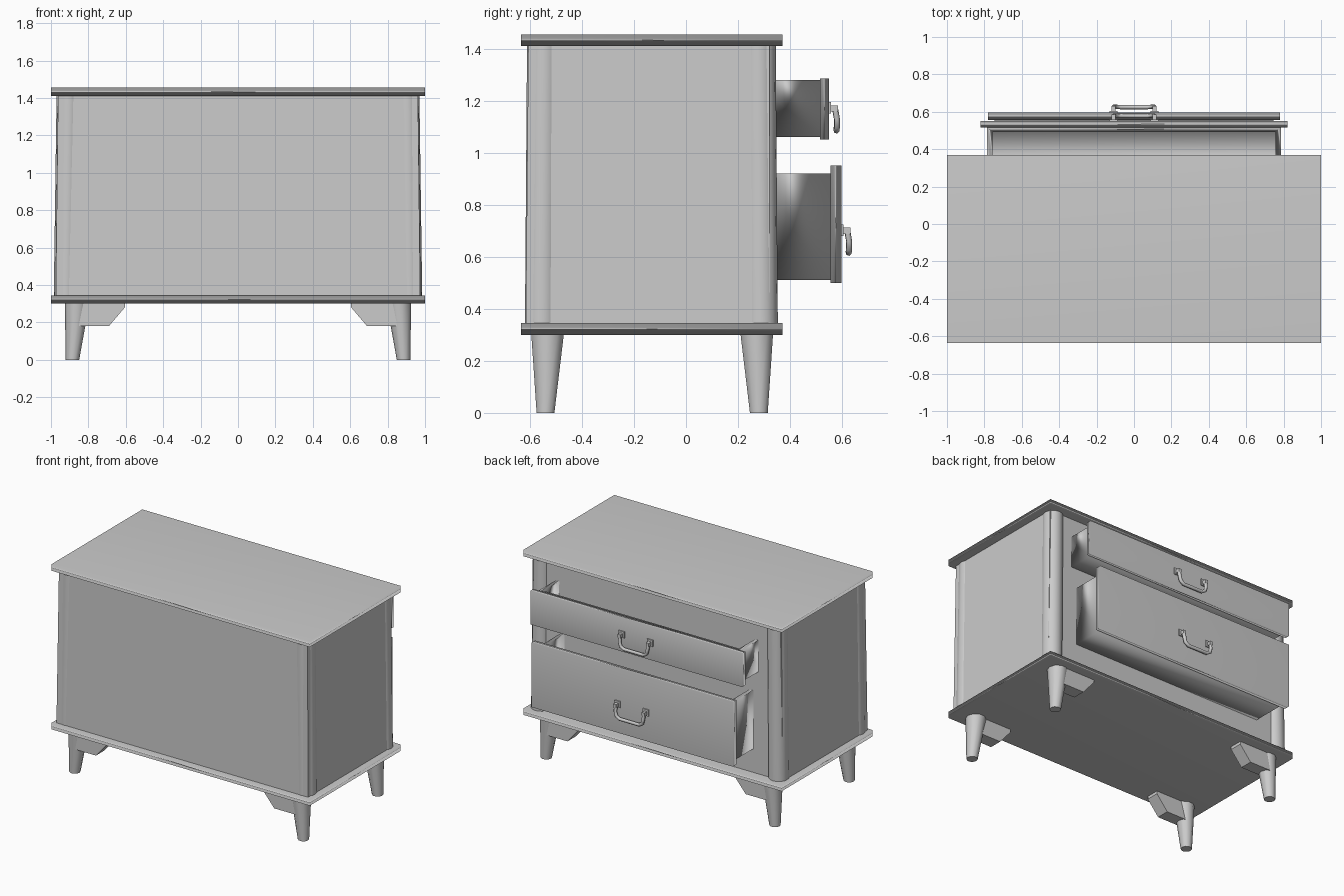
import bpy, bmesh, math
from mathutils import Vector

old = bpy.data.objects.get("Cube")
if old:
    bpy.data.objects.remove(old, do_unlink=True)

GREY = (0.6, 0.6, 0.6, 1)
mat = bpy.data.materials.new("plain_grey")
mat.use_nodes = True
mat.diffuse_color = GREY
mat.node_tree.nodes["Principled BSDF"].inputs["Base Color"].default_value = GREY


def finish(name, bm, soft=False, smooth=False):
    """Turn a bmesh into a named object; soft = area weighted normals."""
    bmesh.ops.recalc_face_normals(bm, faces=bm.faces)
    mesh = bpy.data.meshes.new(name)
    bm.to_mesh(mesh)
    bm.free()
    mesh.materials.append(mat)
    obj = bpy.data.objects.new(name, mesh)
    bpy.context.collection.objects.link(obj)
    if soft:
        mesh.shade_smooth()
        obj.modifiers.new("weighted", 'WEIGHTED_NORMAL')
    if smooth:
        bpy.ops.object.select_all(action='DESELECT')
        bpy.context.view_layer.objects.active = obj
        obj.select_set(True)
        bpy.ops.object.shade_smooth_by_angle(angle=math.radians(50))
    return obj


def box_bm(x, y, z):
    """Box from (min, max) ranges."""
    bm = bmesh.new()
    bmesh.ops.create_cube(bm, size=1)
    for v in bm.verts:
        for i, (lo, hi) in enumerate((x, y, z)):
            v.co[i] = hi if v.co[i] > 0 else lo
    return bm


def tapered(name, low, high, r_low, r_high, sides):
    """Leaning round post between two centres, with level ends."""
    bm = bmesh.new()
    rings = []
    for centre, r in ((low, r_low), (high, r_high)):
        rings.append([bm.verts.new(Vector(centre) + Vector((
            r * math.cos(math.tau * i / sides), r * math.sin(math.tau * i / sides), 0)))
            for i in range(sides)])
    for i in range(sides):
        j = (i + 1) % sides
        bm.faces.new((rings[0][i], rings[0][j], rings[1][j], rings[1][i]))
    for ring in rings:
        bm.faces.new(ring)
    return finish(name, bm, smooth=True)


# Top and base slabs
for name, z in (("top_slab", (1.41, 1.455)), ("base_slab", (0.30, 0.345))):
    finish(name, box_bm((-1, 1), (-0.635, 0.37), z), soft=True)

# Cabinet body, slightly wider at its foot
bm = box_bm((-0.962, 0.962), (-0.606, 0.32), (0.33, 1.42))
for v in bm.verts:
    if v.co.z < 1:
        v.co.x *= 1.013
        if v.co.y < 0:
            v.co.y -= 0.01
finish("cabinet_body", bm)

# Corner posts, legs and leg braces
for sx, side in ((-1, "right"), (1, "left")):
    for y, end, lean in ((-0.546, "front", -1), (0.28, "back", 1)):
        tag = end + "_" + side
        tapered("post_" + tag, (sx * 0.92, y + lean * 0.008, 0.34),
                (sx * 0.905, y, 1.415), 0.065, 0.065, 16)
        foot_y = -0.54 if lean < 0 else 0.28
        tapered("leg_" + tag, (sx * 0.885, foot_y, 0),
                (sx * 0.86, foot_y - lean * 0.008, 0.305), 0.036, 0.066, 10)
        profile = ((0.86, 0.30), (0.605, 0.30), (0.605, 0.28), (0.69, 0.18), (0.86, 0.18))
        bm = bmesh.new()
        face = bm.faces.new([bm.verts.new((sx * px, foot_y - 0.045, pz)) for px, pz in profile])
        ext = bmesh.ops.extrude_face_region(bm, geom=[face])
        bmesh.ops.translate(bm, vec=(0, 0.09, 0),
                            verts=[g for g in ext["geom"] if isinstance(g, bmesh.types.BMVert)])
        finish("brace_" + tag, bm)


def drawer(name, box_w, box_z, plate_w, plate_y, plate_z, pull_z):
    # Open tray
    bm = box_bm((-box_w, box_w), (0.25, plate_y[0] + 0.005), box_z)
    bmesh.ops.delete(bm, geom=[f for f in bm.faces if f.normal.z > 0.5], context='FACES_ONLY')
    tray = finish(name + "_tray", bm)
    wall = tray.modifiers.new("wall", 'SOLIDIFY')
    wall.thickness = 0.04
    wall.offset = -1
    tray.data.shade_smooth()
    tray.modifiers.new("weighted", 'WEIGHTED_NORMAL')
    # Face plate
    finish(name + "_face", box_bm((-plate_w, plate_w), plate_y, plate_z), soft=True)
    # Pull mounts and hanging bail
    y = plate_y[1]
    for sx, side in ((-1, "right"), (1, "left")):
        x = sx * 0.11
        finish(name + "_mount_" + side, box_bm((x - 0.022, x + 0.022), (y - 0.005, y + 0.008),
                                               (pull_z - 0.02, pull_z + 0.025)))
        finish(name + "_peg_" + side, box_bm((x - 0.011, x + 0.011), (y, y + 0.035),
                                             (pull_z - 0.012, pull_z + 0.012)))
    half = ((0.11, 0.026, 0.005), (0.108, 0.034, -0.04), (0.10, 0.034, -0.07), (0.075, 0.032, -0.085))
    path = [(-a, b, c) for a, b, c in half] + list(reversed(half))
    curve = bpy.data.curves.new(name + "_bail", 'CURVE')
    curve.dimensions = '3D'
    curve.bevel_depth = 0.012
    curve.bevel_resolution = 1
    curve.use_fill_caps = True
    spline = curve.splines.new('POLY')
    spline.points.add(len(path) - 1)
    for point, (a, b, c) in zip(spline.points, path):
        point.co = (a, y + b - 0.004, pull_z + c, 1)
    curve.materials.append(mat)
    bpy.context.collection.objects.link(bpy.data.objects.new(name + "_bail", curve))


drawer("upper_drawer", 0.785, (1.06, 1.28), 0.82, (0.515, 0.55), (1.05, 1.285), 1.17)
drawer("lower_drawer", 0.745, (0.51, 0.92), 0.78, (0.555, 0.597), (0.50, 0.95), 0.70)
